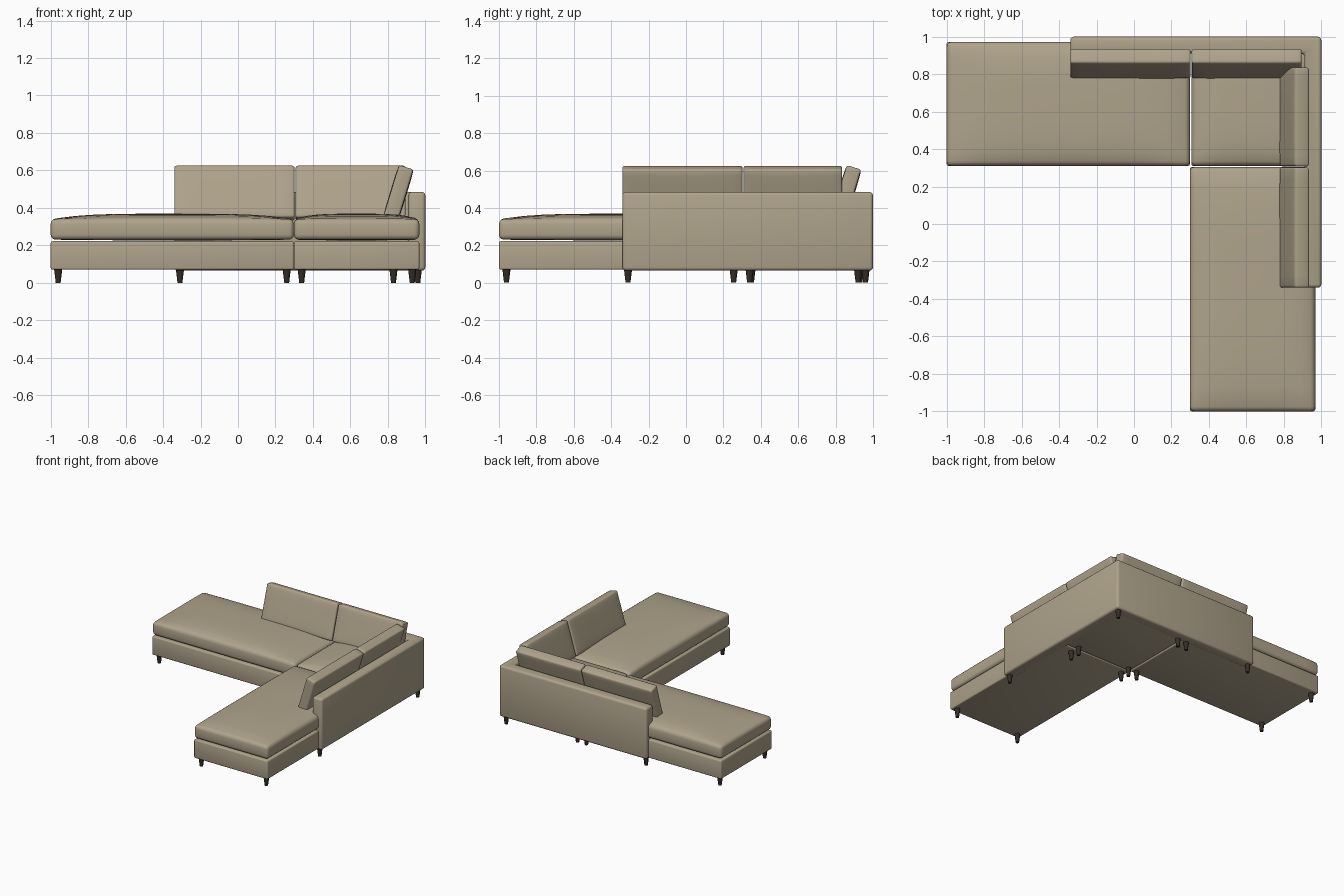
import bpy
import bmesh
from math import radians
from mathutils import Vector

if "Cube" in bpy.data.objects:
    bpy.data.objects.remove(bpy.data.objects["Cube"], do_unlink=True)


def material(name, colour, roughness):
    mat = bpy.data.materials.new(name)
    mat.use_nodes = True
    mat.diffuse_color = colour
    shader = mat.node_tree.nodes["Principled BSDF"]
    shader.inputs["Base Color"].default_value = colour
    shader.inputs["Roughness"].default_value = roughness
    return mat


fabric = material("beige fabric", (0.43, 0.37, 0.26, 1), 0.9)
wood = material("dark wood", (0.035, 0.027, 0.02, 1), 0.6)


def finish(name, bm, mat, location=(0, 0, 0), rotation=(0, 0, 0)):
    bmesh.ops.recalc_face_normals(bm, faces=bm.faces)
    mesh = bpy.data.meshes.new(name)
    bm.to_mesh(mesh)
    bm.free()
    mesh.materials.append(mat)
    obj = bpy.data.objects.new(name, mesh)
    obj.location, obj.rotation_euler = location, rotation
    bpy.context.collection.objects.link(obj)
    bpy.ops.object.select_all(action="DESELECT")
    obj.select_set(True)
    bpy.context.view_layer.objects.active = obj
    bpy.ops.object.shade_smooth_by_angle(angle=radians(40))
    return obj


def rounded_box(size, radius, segments=3):
    bm = bmesh.new()
    bmesh.ops.create_cube(bm, size=1)
    bmesh.ops.scale(bm, vec=size, verts=bm.verts)
    bmesh.ops.bevel(bm, geom=bm.edges[:], offset=radius, segments=segments,
                    profile=0.5, affect="EDGES")
    return bm


def cushion(name, size, radius, top_puff, bottom_puff, location, rotation=(0, 0, 0)):
    """Rounded box whose two broad faces swell along local z."""
    bm = rounded_box(size, radius)
    long_edges = [e for e in bm.edges if e.calc_length() > 0.2]
    bmesh.ops.subdivide_edges(bm, edges=long_edges, cuts=11, use_grid_fill=True)
    for v in bm.verts:
        u, w = 2 * v.co.x / size[0], 2 * v.co.y / size[1]
        swell = max(0, 1 - u ** 4) * max(0, 1 - w ** 4)
        level = 2 * v.co.z / size[2]
        v.co.z += swell * level * (top_puff if level > 0 else bottom_puff)
    return finish(name, bm, fabric, location, rotation)


# Plan rectangles: x0, x1, y0, y1
sections = {
    "right_chaise": (-1.0, 0.298, 0.31, 0.972),
    "corner": (0.306, 0.965, 0.31, 0.972),
    "left_chaise": (0.298, 0.968, -1.0, 0.304),
}

# Upholstered bases and seat cushions
for name, (x0, x1, y0, y1) in sections.items():
    middle = Vector(((x0 + x1) / 2, (y0 + y1) / 2, 0))
    size = Vector((x1 - x0, y1 - y0, 0))
    finish(name + "_base", rounded_box(size + Vector((0, 0, 0.152)), 0.01), fabric,
           middle + Vector((0, 0, 0.146)))
    cushion(name + "_seat", size + Vector((0, 0, 0.108)), 0.025, 0.03, 0.004,
            middle + Vector((0, 0, 0.285)))

# L-shaped back wall with rounded edges
bm = bmesh.new()
outline = [(-0.34, 1), (1, 1), (1, -0.34), (0.91, -0.34), (0.91, 0.91), (-0.34, 0.91)]
floor = bm.faces.new([bm.verts.new((x, y, 0.065)) for x, y in outline])
raised = bmesh.ops.extrude_face_region(bm, geom=[floor])["geom"]
bmesh.ops.translate(bm, vec=(0, 0, 0.42),
                    verts=[g for g in raised if isinstance(g, bmesh.types.BMVert)])
bmesh.ops.recalc_face_normals(bm, faces=bm.faces)
bmesh.ops.bevel(bm, geom=bm.edges[:], offset=0.018, segments=3, profile=0.5, affect="EDGES")
finish("back_wall", bm, fabric)

# Leaning back cushions: the span of each along its wall
lean = radians(73)
for side, name, start, end in (
    ("rear", "outer", -0.34, 0.302), ("rear", "corner", 0.308, 0.895),
    ("side", "outer", -0.34, 0.302), ("side", "corner", 0.308, 0.835),
):
    mid = (start + end) / 2
    rear = side == "rear"
    cushion(f"{side}_{name}_back_cushion", (end - start, 0.29, 0.08), 0.012, 0.004, 0.004,
            (mid, 0.856, 0.478) if rear else (0.856, mid, 0.478),
            (lean, 0, 0 if rear else radians(-90)))

# Tapered legs
leg_spots = [
    (-0.96, 0.35), (-0.96, 0.93), (0.26, 0.34), (0.26, 0.92), (-0.31, 0.96),
    (0.34, 0.34), (0.34, 0.92), (0.83, 0.34), (0.96, 0.96),
    (0.34, -0.96), (0.93, -0.96), (0.34, 0.255), (0.83, 0.255), (0.96, -0.31),
]
for number, (x, y) in enumerate(leg_spots, 1):
    bm = bmesh.new()
    bmesh.ops.create_cone(bm, cap_ends=True, segments=16, radius1=0.013, radius2=0.022,
                          depth=0.075)
    finish(f"leg_{number}", bm, wood, (x, y, 0.0375))
